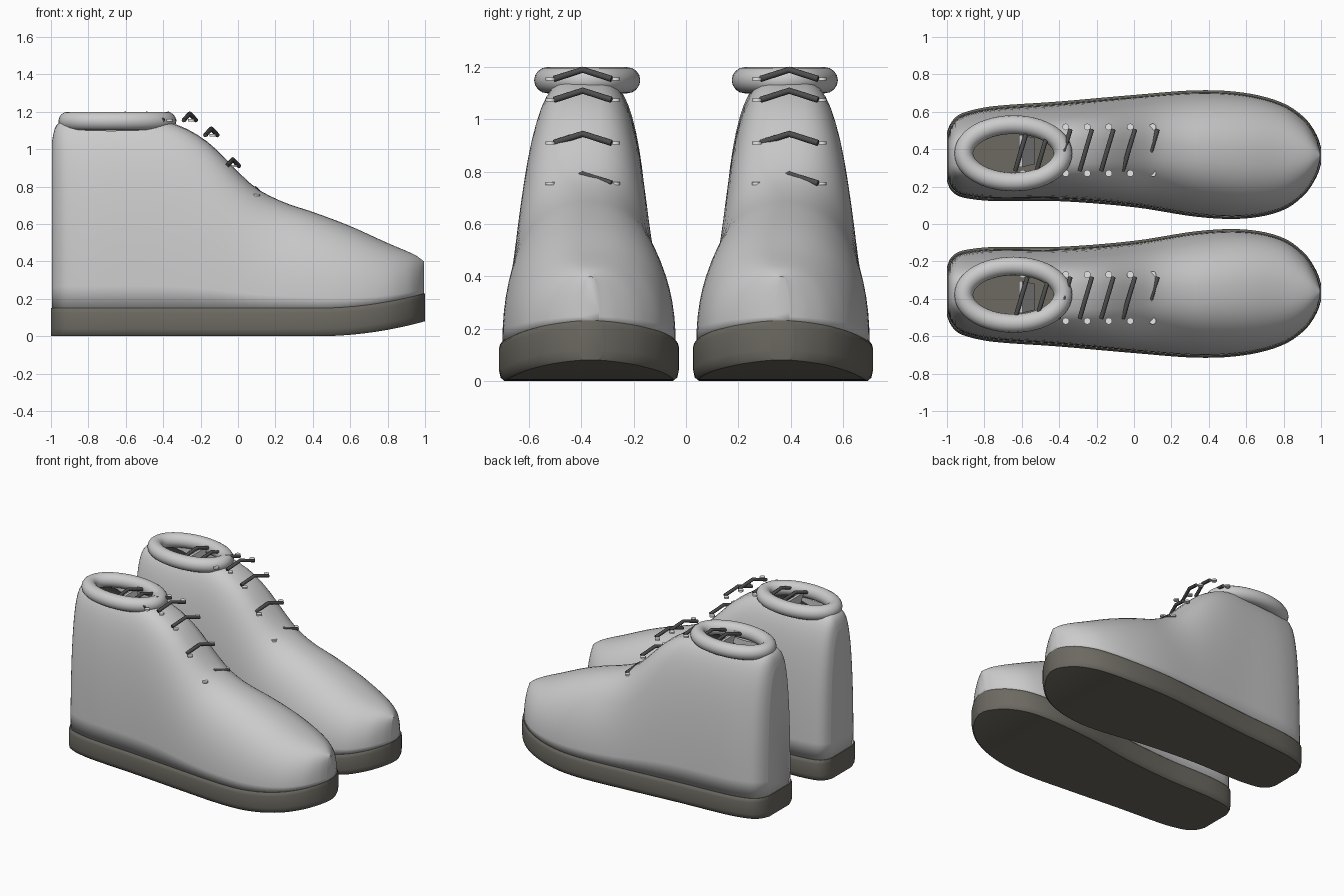
import bpy, bmesh, math
from mathutils import Vector

if "Cube" in bpy.data.objects:
    bpy.data.objects.remove(bpy.data.objects["Cube"])


def material(name, rgb):
    m = bpy.data.materials.new(name)
    m.diffuse_color = (*rgb, 1)
    m.use_nodes = True
    m.node_tree.nodes["Principled BSDF"].inputs["Base Color"].default_value = m.diffuse_color
    return m


GREY = material("light grey fabric", (0.60, 0.60, 0.60))
SOLE = material("dark taupe rubber", (0.15, 0.142, 0.12))
LACE = material("charcoal lace", (0.075, 0.075, 0.075))
METAL = material("pale eyelet", (0.80, 0.80, 0.80))
CY = 0.395  # centre line of one shoe


def curve_at(table, x):
    """Smooth interpolation through a table of (x, value) points."""
    n = len(table)
    x = min(max(x, table[0][0]), table[-1][0])
    i = next(k for k in range(n - 1) if x <= table[k + 1][0])

    def slope(k):
        a, b = table[max(k - 1, 0)], table[min(k + 1, n - 1)]
        return (b[1] - a[1]) / (b[0] - a[0])
    (x0, v0), (x1, v1) = table[i], table[i + 1]
    h = x1 - x0
    t = (x - x0) / h
    return ((1 + 2 * t) * (1 - t) ** 2 * v0 + t * (1 - t) ** 2 * h * slope(i)
            + t * t * (3 - 2 * t) * v1 + t * t * (t - 1) * h * slope(i + 1))


# Sole outline in plan, and ridge line of the upper seen from the side
OUTER = [(-1, .49), (-.985, .53), (-.95, .575), (-.88, .605), (-.75, .63), (-.4, .655),
         (0, .69), (.35, .715), (.6, .70), (.8, .645), (.92, .56), (.98, .47), (1, .41)]
INNER = [(-1, .23), (-.985, .19), (-.95, .155), (-.88, .135), (-.75, .123), (-.4, .122),
         (0, .09), (.35, .037), (.6, .03), (.8, .075), (.92, .165), (.98, .26), (1, .32)]
RIDGE = [(-1, 1.04), (-.985, 1.11), (-.95, 1.15), (-.85, 1.16), (-.45, 1.16), (-.34, 1.135),
         (-.24, 1.09), (-.14, 1.02), (0, .88), (.1, .79), (.25, .715), (.4, .665),
         (.6, .59), (.8, .50), (.95, .435), (1, .40)]


def spring(x):
    """Upward sweep of the toe."""
    return 0.08 * max(0, (x - 0.42) / 0.58) ** 2


def finish(name, bm, mats, smooth=True):
    bmesh.ops.recalc_face_normals(bm, faces=bm.faces)
    me = bpy.data.meshes.new(name)
    bm.to_mesh(me)
    bm.free()
    ob = bpy.data.objects.new(name, me)
    bpy.context.collection.objects.link(ob)
    for m in mats:
        me.materials.append(m)
    if smooth:
        bpy.ops.object.select_all(action='DESELECT')
        ob.select_set(True)
        bpy.context.view_layer.objects.active = ob
        bpy.ops.object.shade_smooth_by_angle(angle=math.radians(40))
    return ob


def mirror(ob):
    m = ob.modifiers.new("other shoe", 'MIRROR')
    m.use_axis = (False, True, False)
    m.use_mirror_merge = False


def loft(sections, closed):
    bm = bmesh.new()
    rows = [[bm.verts.new(p) for p in s] for s in sections]
    n = len(rows[0])
    for a, b in zip(rows, rows[1:]):
        for j in range(n if closed else n - 1):
            k = (j + 1) % n
            bm.faces.new((a[j], a[k], b[k], b[j]))
    bm.faces.new(rows[0])
    bm.faces.new(rows[-1])
    return bm


STATIONS = [-math.cos(math.pi * i / 56) for i in range(57)]


# Sole: rounded slab with toe spring
def sole_section(x):
    yi, yo, dz = curve_at(INNER, x), curve_at(OUTER, x), spring(x)
    edge = [(.02, 0), (.006, .012), (0, .04), (0, .125), (.004, .14), (.012, .15)]
    return ([(x, yi + d, z + dz) for d, z in edge]
            + [(x, yo - d, z + dz) for d, z in reversed(edge)])


mirror(finish("sole", loft([sole_section(x) for x in STATIONS], True), [SOLE]))


# Upper: superelliptic arches along the foot, hollow with a dark lining
def upper_section(x):
    yi, yo = curve_at(INNER, x) + .013, curve_at(OUTER, x) - .013
    c, hw = (yi + yo) / 2, (yo - yi) / 2
    z0 = .145 + spring(x)
    h = curve_at(RIDGE, x) - z0
    p = 3.5 - 1.2 * min(max((x + .3) / .5, 0), 1)
    pts = []
    for i in range(33):
        a = math.pi * i / 32
        co, si = math.cos(a), max(math.sin(a), 0)
        pts.append((x * .995, c - math.copysign(abs(co) ** (2 / p), co) * hw,
                    z0 + h * si ** (2 / 2.2)))
    return pts


upper = finish("upper", loft([upper_section(x) for x in STATIONS], False), [GREY, SOLE])
shell = upper.modifiers.new("lining", 'SOLIDIFY')
shell.thickness = 0.02
shell.offset = -1
shell.material_offset = 1

# Ankle opening, cut by an elliptical cylinder
CX, CYC, CZ = -0.645, 0.378, 1.15
bm = bmesh.new()
bmesh.ops.create_cone(bm, cap_ends=True, segments=48, radius1=1, radius2=1, depth=.5)
bmesh.ops.scale(bm, vec=(.265, .14, 1), verts=bm.verts)
bmesh.ops.translate(bm, vec=(CX, CYC, 1.15), verts=bm.verts)
cutter = finish("opening_cutter", bm, [GREY], False)
cutter.hide_render = True
cutter.hide_viewport = True
cut = upper.modifiers.new("opening", 'BOOLEAN')
cut.operation = 'DIFFERENCE'
cut.object = cutter
mirror(upper)

# Padded collar: elliptical ring
bm = bmesh.new()
ring = []
for i in range(48):
    a = 2 * math.pi * i / 48
    mid = Vector((CX + .265 * math.cos(a), CYC + .153 * math.sin(a), CZ))
    out = Vector((math.cos(a) / .265, math.sin(a) / .153, 0)).normalized()
    ring.append([bm.verts.new(mid + .05 * (out * math.cos(b) + Vector((0, 0, math.sin(b)))))
                 for b in (2 * math.pi * j / 16 for j in range(16))])
for i in range(48):
    a, b = ring[i], ring[(i + 1) % 48]
    for j in range(16):
        bm.faces.new((a[j], a[(j + 1) % 16], b[(j + 1) % 16], b[j]))
mirror(finish("collar", bm, [GREY]))

# Tongue tip inside the opening
bm = bmesh.new()
bmesh.ops.create_cube(bm, size=1)
for v in bm.verts:
    top = v.co.z > 0
    v.co = ((-.605 if top else -.54) + v.co.x * .02, .39 + v.co.y * (.17 if top else .14),
            1.16 if top else .92)
mirror(finish("tongue", bm, [GREY], False))

# Laces and eyelets: raised slanted bars, same slant on both shoes
ROWS = [(.10, .755), (-.02, .91), (-.135, 1.075), (-.25, 1.155),
        (-.365, 1.155), (-.48, 1.155), (-.595, 1.155)]
cu = bpy.data.curves.new("laces", 'CURVE')
cu.dimensions = '3D'
cu.bevel_depth = 0.012
cu.bevel_resolution = 2
cu.use_fill_caps = True
cu.materials.append(LACE)
bm = bmesh.new()
for cy in (CY, -CY):
    for x, z in ROWS:
        sp = cu.splines.new('POLY')
        sp.points.add(2)
        for pt, (dx, dy, dz) in zip(sp.points, [(-.04, -.11, 0), (-.008, 0, .035), (.025, .11, 0)]):
            pt.co = (x + dx, cy + dy, z + dz, 1)
        for side in (-1, 1):
            made = bmesh.ops.create_cone(bm, cap_ends=True, segments=16, radius1=.018,
                                         radius2=.018, depth=.012)
            bmesh.ops.translate(bm, vec=(x, cy + side * .124, z), verts=made["verts"])
bpy.context.collection.objects.link(bpy.data.objects.new("laces", cu))
finish("eyelets", bm, [METAL])
